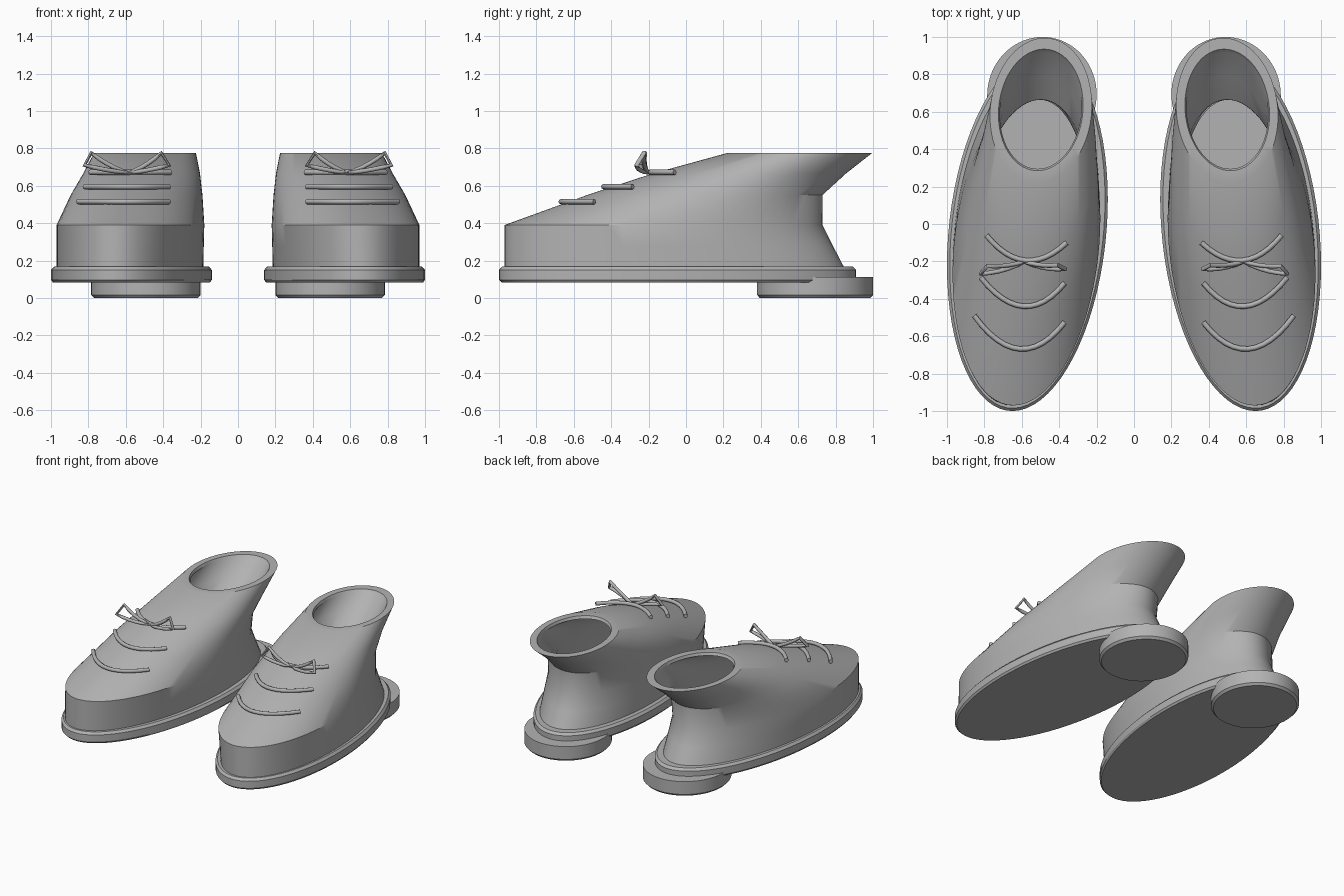
import bpy, bmesh, math
from mathutils import Vector

if "Cube" in bpy.data.objects:
    bpy.data.objects.remove(bpy.data.objects["Cube"])

SEGMENTS = 72
TILT = 0.105          # toes turn slightly outward

grey = bpy.data.materials.new("plain grey")
grey.diffuse_color = (0.45, 0.45, 0.45, 1)
grey.use_nodes = True
grey.node_tree.nodes["Principled BSDF"].inputs["Base Color"].default_value = grey.diffuse_color


def finish(obj, angle=30):
    obj.data.materials.clear()
    obj.data.materials.append(grey)
    bpy.ops.object.select_all(action='DESELECT')
    obj.select_set(True)
    bpy.context.view_layer.objects.active = obj
    bpy.ops.object.shade_smooth_by_angle(angle=math.radians(angle))


def oval(x0, x1, y0, y1, z, side):
    """Tilted ellipse that fits the given bounds."""
    hx, hy = (x1 - x0) / 2, (y1 - y0) / 2
    skew = math.asin((hy * hy - hx * hx) * TILT / (hx * hy))
    pts = []
    for i in range(SEGMENTS):
        u = math.tau * i / SEGMENTS
        pts.append((side * ((x0 + x1) / 2 + hx * math.sin(u)),
                    (y0 + y1) / 2 + hy * math.cos(u + skew), z))
    return pts


def loft(name, rings, side):
    """Skin a stack of ovals and close both ends."""
    bm = bmesh.new()
    loops = [[bm.verts.new(p) for p in oval(*r, side)] for r in rings]
    for a, b in zip(loops, loops[1:]):
        for i in range(SEGMENTS):
            j = (i + 1) % SEGMENTS
            bm.faces.new((a[i], a[j], b[j], b[i]))
    bm.faces.new(loops[0])
    bm.faces.new(loops[-1])
    bmesh.ops.recalc_face_normals(bm, faces=bm.faces)
    mesh = bpy.data.meshes.new(name)
    bm.to_mesh(mesh)
    bm.free()
    obj = bpy.data.objects.new(name, mesh)
    bpy.context.collection.objects.link(obj)
    finish(obj)


def tube(name, points, radius, side, closed=False):
    """Round cord along a path."""
    curve = bpy.data.curves.new(name, 'CURVE')
    curve.dimensions = '3D'
    curve.bevel_depth = radius
    curve.bevel_resolution = 2
    curve.use_fill_caps = True
    sp = curve.splines.new('POLY')
    sp.points.add(len(points) - 1)
    for p, co in zip(sp.points, points):
        p.co = (side * co[0], co[1], co[2], 1)
    sp.use_cyclic_u = closed
    obj = bpy.data.objects.new(name, curve)
    bpy.context.collection.objects.link(obj)
    bpy.ops.object.select_all(action='DESELECT')
    obj.select_set(True)
    bpy.context.view_layer.objects.active = obj
    bpy.ops.object.convert(target='MESH')
    finish(bpy.context.view_layer.objects.active, 50)


def arc(a, mid, b, n=12):
    """Smooth curve from a to b passing through mid."""
    a, mid, b = Vector(a), Vector(mid), Vector(b)
    ctrl = 2 * mid - (a + b) / 2
    return [a * (1 - t) ** 2 + ctrl * 2 * t * (1 - t) + b * t * t
            for t in (i / n for i in range(n + 1))]


# x0, x1, y0, y1, z for each ring
upper = [
    (.185, .97, -.97, .85, .155),
    (.183, .97, -.97, .785, .28),
    (.180, .97, -.97, .73, .39),
    (.190, .895, -.53, .73, .55),
    (.203, .828, -.18, .855, .665),
    (.225, .77, .22, .995, .775),     # collar, outer edge
    (.272, .725, .285, .935, .775),   # collar, inner edge
    (.280, .717, .295, .918, .755),   # small step inside the collar
    (.265, .76, -.10, .79, .655),
    (.25, .83, -.43, .665, .55),
    (.24, .91, -.89, .665, .39),
    (.24, .91, -.89, .77, .19),       # insole
]
sole = [
    (.15, .99, -.985, .89, .083),
    (.14, 1.0, -1.0, .91, .097),
    (.14, 1.0, -1.0, .91, .15),
    (.155, .985, -.985, .893, .167),
]
heel = [
    (.215, .77, .395, .985, 0),
    (.20, .785, .38, 1.0, .016),
    (.20, .785, .38, 1.0, .112),
]
# inner end, middle, outer end of each lace
laces = [
    ((.37, -.525, .515), (.61, -.668, .515), (.855, -.49, .515)),
    ((.37, -.315, .595), (.59, -.44, .595), (.82, -.285, .595)),
    ((.36, -.10, .672), (.58, -.195, .672), (.79, -.06, .672)),
]
# knot, top corner and low corner of each bow loop
bow = [
    ((.585, -.20, .668), (.41, -.22, .775), (.368, -.24, .71)),
    ((.585, -.20, .668), (.785, -.225, .775), (.82, -.265, .71)),
]

for side, label in ((1, "left"), (-1, "right")):
    loft(label + "_upper", upper, side)
    loft(label + "_sole", sole, side)
    loft(label + "_heel", heel, side)
    for k, (a, m, b) in enumerate(laces):
        tube(f"{label}_lace_{k + 1}", arc(a, m, b), .014, side)
    for k, (knot, top, low) in enumerate(bow):
        # each strand sags a little between the knot and the loop tip
        s1 = (Vector(knot) + Vector(top)) / 2 + Vector((0, -.01, -.012))
        s2 = (Vector(knot) + Vector(low)) / 2 + Vector((0, -.015, -.004))
        path = arc(knot, s1, top, 5) + arc(low, s2, knot, 5)[:-1]
        tube(f"{label}_bow_loop_{k + 1}", path, .012, side, True)
